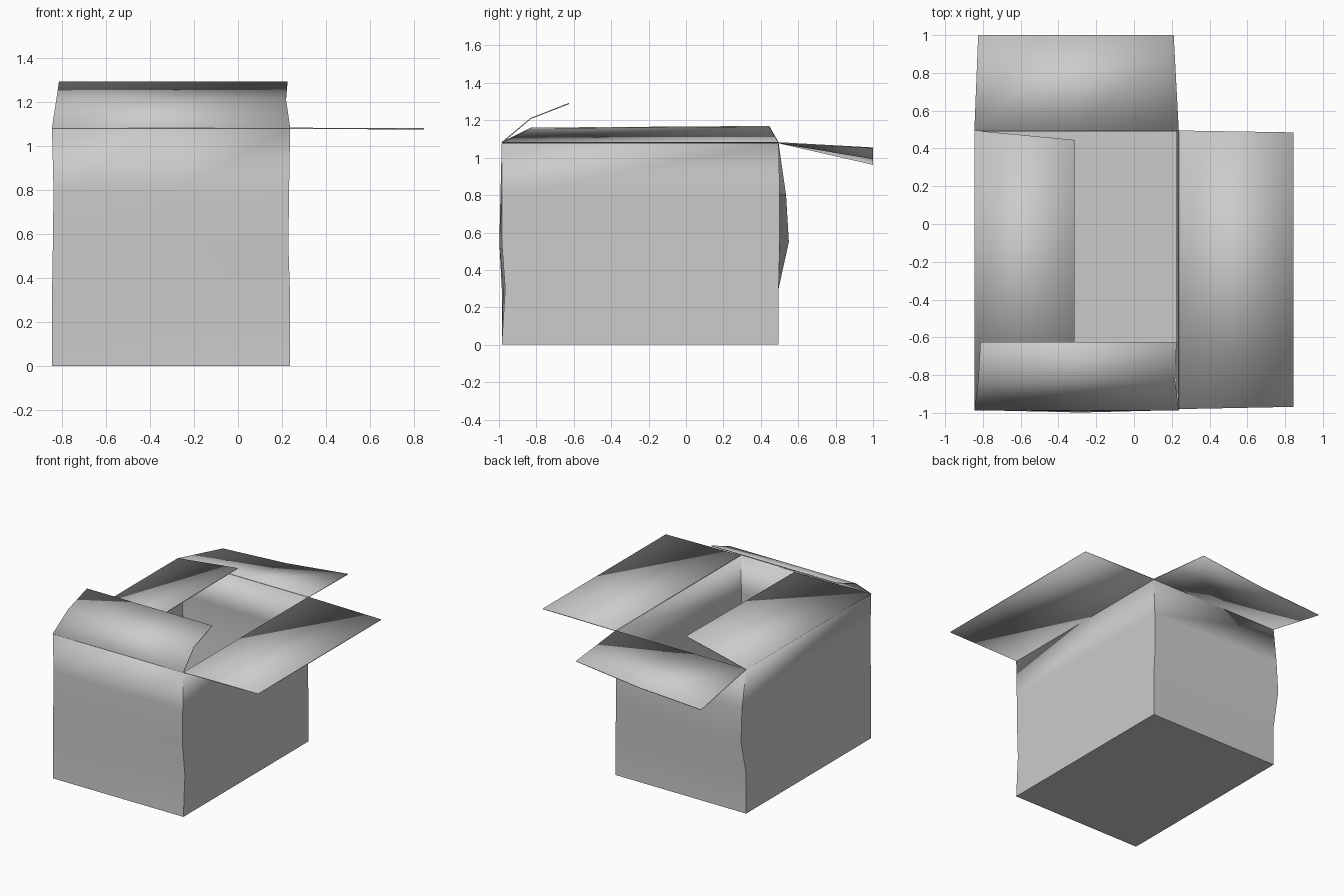
import bpy
import bmesh

if "Cube" in bpy.data.objects:
    bpy.data.objects.remove(bpy.data.objects["Cube"])

XL, XR, YF, YB, TOP = -0.845, 0.237, -0.985, 0.495, 1.08
CARD = 0.006


def sheet(name, rows, closed=False, floor=False, offset=0):
    """Card made from rows of points, skinned with quads and given thickness."""
    bm = bmesh.new()
    grid = [[bm.verts.new(p) for p in row] for row in rows]
    n = len(grid[0])
    for a, b in zip(grid, grid[1:]):
        for i in range(n if closed else n - 1):
            j = (i + 1) % n
            bm.faces.new((a[i], a[j], b[j], b[i]))
    if floor:
        bm.faces.new(grid[0][::-1])
    if floor:
        bmesh.ops.recalc_face_normals(bm, faces=bm.faces)
    mesh = bpy.data.meshes.new(name)
    bm.to_mesh(mesh)
    bm.free()
    obj = bpy.data.objects.new(name, mesh)
    bpy.context.collection.objects.link(obj)
    mod = obj.modifiers.new("card", 'SOLIDIFY')
    mod.thickness, mod.offset = CARD, offset
    bpy.ops.object.select_all(action='DESELECT')
    obj.select_set(True)
    bpy.context.view_layer.objects.active = obj
    bpy.ops.object.shade_smooth_by_angle()
    return obj


# Open carton: slightly dented walls and floor
# z, left shift, right shift, front-mid y, front-right y, back-left y
levels = [(0.0, 0, 0, YF, YF, YB),
          (0.30, 0, 0, -0.978, -0.967, YB),
          (0.55, 0.004, -0.008, -0.998, -0.985, 0.55),
          (0.80, 0.007, -0.005, -0.992, -0.985, 0.535),
          (TOP, 0, 0, YF, YF, YB)]
rings = [[(XL + l, YF, z), (-0.28, fm, z), (XR + r, fr, z),
          (XR + r, YB + (0.006 if 0.5 < z < 1 else 0), z), (XL + l, bl, z)]
         for z, l, r, fm, fr, bl in levels]
sheet("carton_body", rings, closed=True, floor=True, offset=-1)

# Front flap: bent up and back over the opening
sheet("front_flap", [[(XL, YF, TOP), (XR, YF, TOP)],
                     [(-0.825, -0.83, 1.21), (0.218, -0.83, 1.21)],
                     [(-0.813, -0.625, 1.29), (0.225, -0.625, 1.29)]])

# Right flap: folded flat outwards
sheet("right_flap", [[(XR, YF + 0.005, TOP), (XR, YB, TOP)],
                     [(0.845, -0.968, TOP - 0.002), (0.845, 0.485, TOP - 0.002)]])

# Left flap: tilted inwards over the opening
sheet("left_flap", [[(XL, YF, TOP), (XL, YB, TOP)],
                    [(-0.315, -0.83, 1.158), (-0.315, 0.445, 1.167)]])

# Back flap: drooping outwards with a twist
sheet("back_flap", [[(XL, YB, TOP), (-0.30, YB, TOP), (XR, YB, TOP)],
                    [(-0.825, 1.0, 0.965), (-0.30, 1.0, 0.995), (0.21, 1.0, 1.052)]])
